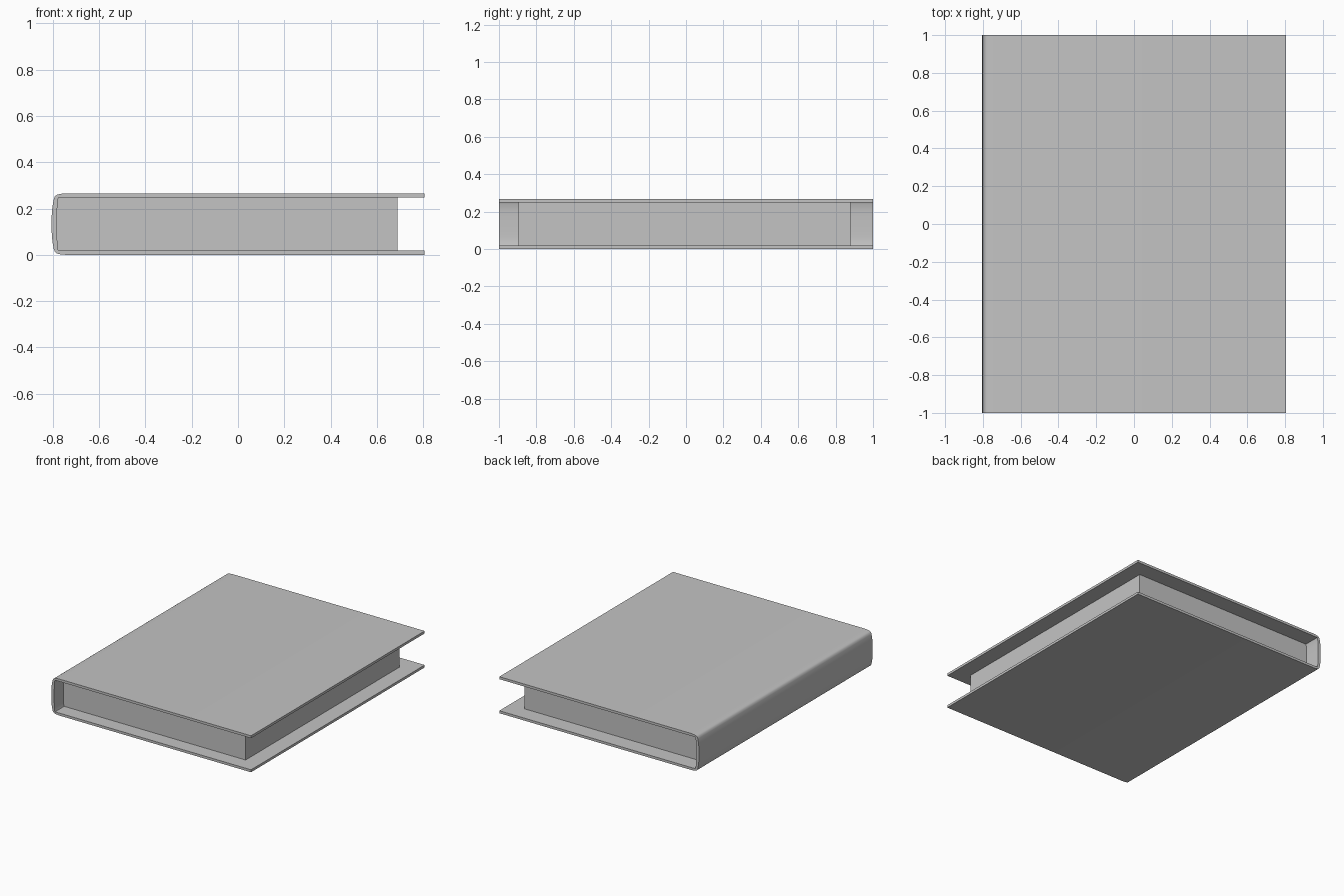
import bpy
import bmesh

cube = bpy.data.objects.get("Cube")
if cube:
    bpy.data.objects.remove(cube, do_unlink=True)

HEIGHT = 0.266
BOARD = 0.018
RIGHT = 0.805

# One plain grey for the whole book
GREY = (0.55, 0.55, 0.55, 1.0)
grey = bpy.data.materials.new("plain_grey")
grey.use_nodes = True
grey.diffuse_color = GREY
grey.node_tree.nodes["Principled BSDF"].inputs["Base Color"].default_value = GREY


def mirrored(lower):
    """Complete a lower half profile with its reflection about mid height."""
    return lower + [(x, HEIGHT - z) for x, z in reversed(lower)]


def extrude_profile(name, profile, y_front, y_back):
    """Sweep an x-z outline along y into a closed solid."""
    bm = bmesh.new()
    face = bm.faces.new([bm.verts.new((x, y_front, z)) for x, z in profile])
    result = bmesh.ops.extrude_face_region(bm, geom=[face], use_keep_orig=True)
    moved = [v for v in result["geom"] if isinstance(v, bmesh.types.BMVert)]
    bmesh.ops.translate(bm, verts=moved, vec=(0, y_back - y_front, 0))
    bmesh.ops.recalc_face_normals(bm, faces=bm.faces)
    mesh = bpy.data.meshes.new(name)
    bm.to_mesh(mesh)
    bm.free()
    mesh.materials.append(grey)
    obj = bpy.data.objects.new(name, mesh)
    bpy.context.collection.objects.link(obj)
    bpy.ops.object.select_all(action="DESELECT")
    obj.select_set(True)
    bpy.context.view_layer.objects.active = obj
    bpy.ops.object.shade_smooth_by_angle(angle=0.6)
    return obj


# Gently bowed spine, outside and inside
outer = mirrored([(RIGHT, 0), (-0.74, 0), (-0.765, 0.002), (-0.782, 0.006),
                  (-0.791, 0.013), (-0.796, 0.026), (-0.802, 0.06),
                  (-RIGHT, 0.1)])
inner = mirrored([(-0.775, BOARD), (-0.778, 0.026), (-0.781, 0.065),
                  (-0.782, 0.1)])

# Cover: two boards joined by the spine
cover_inside = [(RIGHT, BOARD)] + inner + [(RIGHT, HEIGHT - BOARD)]
extrude_profile("cover", outer + cover_inside[::-1], -1, 1)

# Page block set back from the cover edges
pages = [(0.688, BOARD)] + inner + [(0.688, HEIGHT - BOARD)]
extrude_profile("page_block", pages, -0.895, 0.88)
